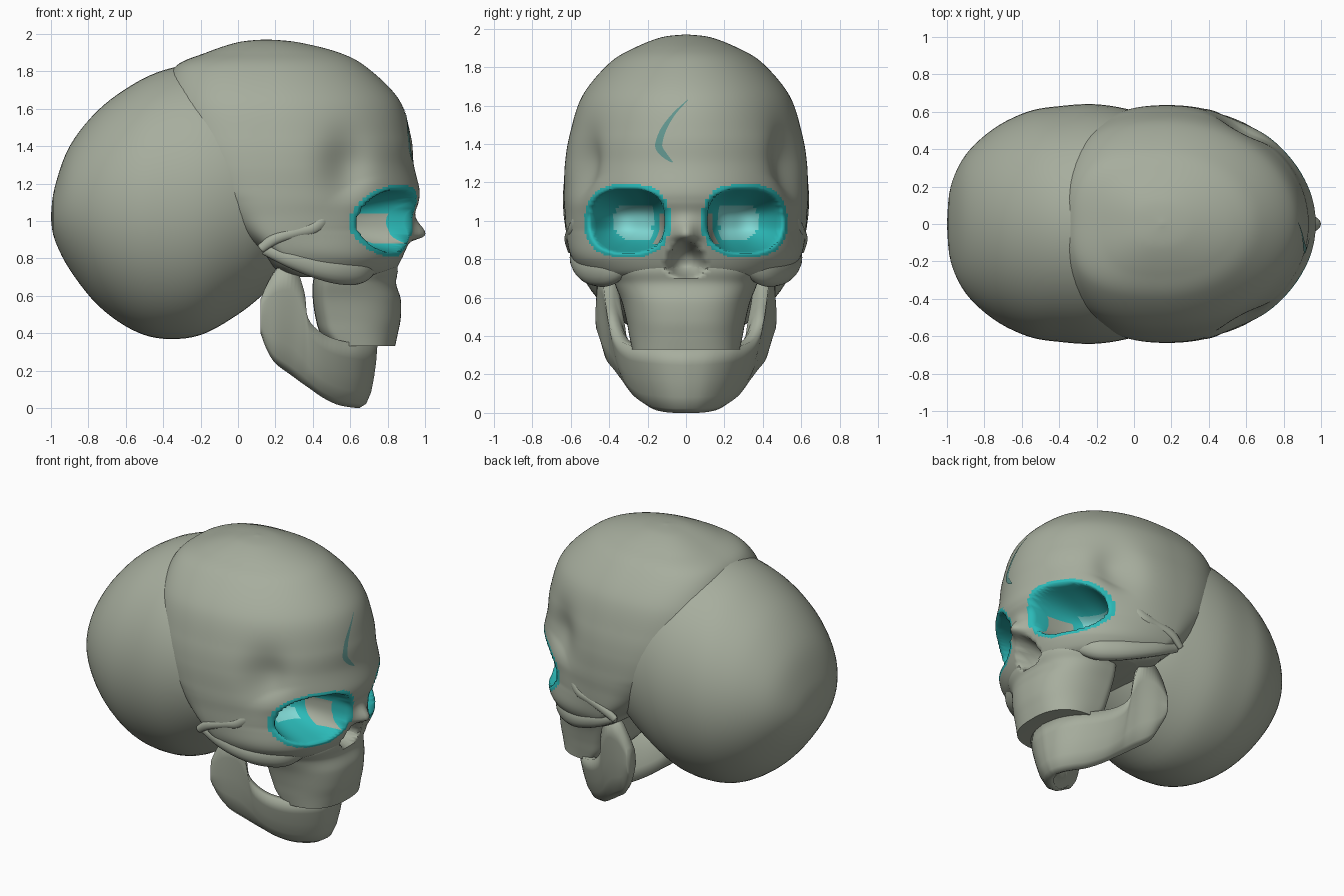
import bpy, bmesh, math
from mathutils import Vector
from mathutils.bvhtree import BVHTree

if "Cube" in bpy.data.objects:
    bpy.data.objects.remove(bpy.data.objects["Cube"])


def mat(name, rgb):
    m = bpy.data.materials.new(name)
    m.diffuse_color = (*rgb, 1)
    m.use_nodes = True
    m.node_tree.nodes["Principled BSDF"].inputs["Base Color"].default_value = m.diffuse_color
    return m


BONE = mat("bone", (0.385, 0.42, 0.34))
TEAL = mat("teal", (0.024, 0.49, 0.48))
PALE = mat("pale_teal", (0.22, 0.70, 0.67))
SCAR = mat("scar_teal", (0.12, 0.30, 0.27))


def smooth_rows(rows, sub):
    """Catmull-Rom interpolation of tuples."""
    out = []
    n = len(rows)
    for i in range(n - 1):
        p = [rows[max(i - 1, 0)], rows[i], rows[i + 1], rows[min(i + 2, n - 1)]]
        for k in range(sub):
            t = k / sub
            out.append(tuple(0.5 * (2 * b + (c - a) * t + (2 * a - 5 * b + 4 * c - d) * t * t
                                    + (3 * b - a - 3 * c + d) * t ** 3) for a, b, c, d in zip(*p)))
    out.append(rows[-1])
    return out


def loft(rings):
    bm = bmesh.new()
    vs = [[bm.verts.new(p) for p in r] for r in rings]
    n = len(vs[0])
    for a, b in zip(vs, vs[1:]):
        for i in range(n):
            j = (i + 1) % n
            bm.faces.new((a[i], a[j], b[j], b[i]))
    bm.faces.new(vs[0])
    bm.faces.new(vs[-1])
    bmesh.ops.recalc_face_normals(bm, faces=bm.faces)
    return bm


def finish(bm, name, mats):
    me = bpy.data.meshes.new(name)
    for f in bm.faces:
        f.smooth = True
    bm.to_mesh(me)
    for m in mats:
        me.materials.append(m)
    ob = bpy.data.objects.new(name, me)
    bpy.context.collection.objects.link(ob)
    return ob


def spow(v, e):
    return math.copysign(abs(v) ** e, v)


def slice_ring(z, xb, cx, xf, hw, nf, nb, segs):
    """Horizontal slice with different front and back curvature."""
    pts = []
    for i in range(segs):
        a = 2 * math.pi * i / segs
        c, s = math.cos(a), math.sin(a)
        e = 2 / (nf if c > 0 else nb)
        pts.append((cx + (xf - cx if c > 0 else cx - xb) * spow(c, e), hw * spow(s, e), z))
    return pts


def orbit_r(p, wide=0.195, high=0.168):
    if p.x < 0.4:
        return 9
    return ((abs(abs(p.y) - 0.306) / wide) ** 2.6 + (abs(p.z - 1.0) / high) ** 2.6) ** (1 / 2.6)


def sculpt(bm):
    """Press in temples, nose opening and eye sockets, raise the nasal bone."""
    for v in bm.verts:
        p = v.co.copy()
        side = math.copysign(1, p.y)
        r = orbit_r(p)
        g = math.exp(-((p.x - 0.58) / 0.12) ** 2 - ((p.z - 1.29) / 0.17) ** 2)
        if abs(p.y) > 0.3:
            v.co.y -= side * 0.065 * g * min(max((r - 1) / 0.5, 0), 1)
        if p.x > 0.6:
            tall = 0.07 if p.z > 0.925 else 0.03
            v.co.x += 0.075 * math.exp(-(p.y / 0.055) ** 2 - ((p.z - 0.925) / tall) ** 2)
            w = 0.095 * (1 - 3.5 * (p.z - 0.80))
            q = math.hypot(p.y / max(w, 0.03), (p.z - 0.80) / 0.1)
            if q < 1:
                v.co.x -= 0.18 * (1 - q ** 3)
        if r < 1:
            f = 1 - r ** 3
            v.co.x -= 0.36 * f
            v.co.y -= side * 0.07 * f


# front skull: dome, brow and upper face
rows = [(1.97, .14, .15, .16, .01), (1.955, 0, .15, .32, .13), (1.90, -.17, .15, .54, .27),
        (1.82, -.34, .15, .69, .40), (1.65, -.40, .17, .86, .54), (1.45, -.40, .18, .925, .605),
        (1.30, -.36, .18, .94, .63), (1.17, -.29, .18, .97, .635), (1.10, -.22, .19, .965, .635),
        (1.03, -.15, .2, .94, .63), (.92, -.02, .22, .925, .622), (.82, .12, .27, .89, .60),
        (.74, .2, .3, .85, .545), (.70, .3, .4, .8, .46)]
rings = []
for r in smooth_rows(rows, 10):
    low = min(max((0.95 - r[0]) / 0.15, 0), 1)
    rings.append(slice_ring(*r, 2 + 0.3 * low, 2.7, 200))
bm = loft(rings)
for f in bm.faces:
    c = f.calc_center_median()
    r = orbit_r(c)
    if r < 1.14:
        f.material_index = 1
        if 0.14 < abs(c.y) < 0.20 and 0.88 < c.z < 1.04:
            f.material_index = 0
        elif r < 0.62 and c.z < 1.08 and abs(c.y) > 0.24:
            f.material_index = 2
sculpt(bm)
tree = BVHTree.FromBMesh(bm)
finish(bm, "front_skull", [BONE, TEAL, PALE])

# rear braincase, lofted front to back
rows = [(-1, 1.01, 1.03, .01), (-.98, .90, 1.18, .2), (-.9, .74, 1.4, .37), (-.75, .55, 1.59, .51),
        (-.57, .42, 1.725, .6), (-.4, .37, 1.805, .63), (-.2, .39, 1.84, .64), (0, .5, 1.80, .605),
        (.15, .62, 1.65, .54), (.3, .76, 1.4, .38)]
rings = []
for x, zb, zt, hw in smooth_rows(rows, 5):
    ang = [2 * math.pi * i / 64 for i in range(64)]
    rings.append([(x, hw * math.cos(a), (zb + zt) / 2 + (zt - zb) / 2 * math.sin(a)) for a in ang])
finish(loft(rings), "rear_braincase", [BONE])

# upper jaw
rows = [(.86, .45, .55, .84, .32), (.75, .42, .52, .86, .39), (.67, .40, .5, .845, .37),
        (.58, .40, .5, .87, .335), (.48, .415, .52, .87, .31), (.40, .44, .54, .855, .295),
        (.33, .5, .58, .84, .28)]
bm = loft([slice_ring(*r, 2.5, 3, 120) for r in smooth_rows(rows, 8)])
sculpt(bm)
ob = finish(bm, "upper_jaw", [BONE])
bpy.context.view_layer.objects.active = ob
ob.select_set(True)
bpy.ops.object.shade_smooth_by_angle(angle=math.radians(50))

# lower jaw: stations of top and bottom edge points from the hinge to the chin
st = [(.12, .465, .58, .12, .43, .40), (.16, .465, .67, .155, .41, .31), (.22, .46, .75, .20, .39, .24),
      (.30, .445, .76, .28, .345, .18), (.355, .425, .62, .33, .315, .145), (.375, .405, .48, .38, .285, .11),
      (.45, .37, .40, .45, .24, .06), (.55, .315, .36, .53, .18, .02), (.65, .235, .345, .60, .12, .005),
      (.72, .125, .335, .645, .06, 0), (.745, 0, .33, .66, 0, 0)]
half = smooth_rows(st, 4)
full = half + [(a, -b, c, d, -e, f) for a, b, c, d, e, f in reversed(half[:-1])]
rings = []
for i, s in enumerate(full):
    top, bot = Vector(s[:3]), Vector(s[3:])
    a, b = Vector(full[max(i - 3, 0)][:3]), Vector(full[min(i + 3, len(full) - 1)][:3])
    out = Vector((b.y - a.y, a.x - b.x, 0)).normalized()
    if out.dot(Vector((top.x - 0.2, top.y, 0))) < 0:
        out = -out
    prof = [(0, 0), (.25, .015), (.5, .025), (.75, .03), (.93, .02), (1, -.01),
            (.96, -.04), (.7, -.065), (.4, -.075), (.1, -.075), (0, -.06)]
    rings.append([top.lerp(bot, t) + out * o for t, o in prof])
finish(loft(rings), "lower_jaw", [BONE])


def tube(name, pts):
    bm_rows = smooth_rows(pts, 6)
    rings = []
    for i, (x, y, z, r) in enumerate(bm_rows):
        a, b = bm_rows[max(i - 1, 0)], bm_rows[min(i + 1, len(bm_rows) - 1)]
        t = (Vector(b[:3]) - Vector(a[:3])).normalized()
        u = t.cross(Vector((0, 0, 1))).normalized()
        w = t.cross(u)
        rings.append([Vector((x, y, z)) + (u * math.cos(k * math.pi / 8) * 0.7
                      + w * math.sin(k * math.pi / 8)) * r for k in range(16)])
    finish(loft(rings), name, [BONE])


# cheekbones and the small ridges above them
for s, tag in ((1, "left"), (-1, "right")):
    tube(tag + "_cheekbone", [(.14, s * .575, .85, .03), (.28, s * .57, .80, .05), (.43, s * .53, .755, .065),
                              (.55, s * .47, .74, .08), (.65, s * .395, .745, .08), (.74, s * .29, .78, .04)])
    tube(tag + "_temple_ridge", [(.12, s * .60, .85, .024), (.20, s * .612, .905, .03),
                                 (.32, s * .602, .94, .028), (.40, s * .588, .96, .034),
                                 (.455, s * .567, 1.0, .032), (.475, s * .553, 1.02, .01)])

# crescent mark laid on the forehead
mark = [(0.01, 1.63, .002), (-.06, 1.56, .007), (-.115, 1.48, .014), (-.14, 1.41, .018),
        (-.138, 1.375, .018), (-.105, 1.335, .013), (-.07, 1.305, .003)]
path = smooth_rows(mark, 4)
bm = bmesh.new()
pairs = []
for i, (y, z, w) in enumerate(path):
    a, b = path[max(i - 1, 0)], path[min(i + 1, len(path) - 1)]
    d = Vector((b[0] - a[0], b[1] - a[1])).normalized()
    pair = []
    for k in (1, -1):
        py, pz = y - d.y * w * k, z + d.x * w * k
        hit = tree.ray_cast(Vector((2, py, pz)), Vector((-1, 0, 0)))[0]
        pair.append(bm.verts.new((hit.x + 0.005, py, pz)))
    pairs.append(pair)
for a, b in zip(pairs, pairs[1:]):
    f = bm.faces.new((a[0], a[1], b[1], b[0]))
    f.normal_update()
    if f.normal.x < 0:
        f.normal_flip()
finish(bm, "forehead_mark", [SCAR])
